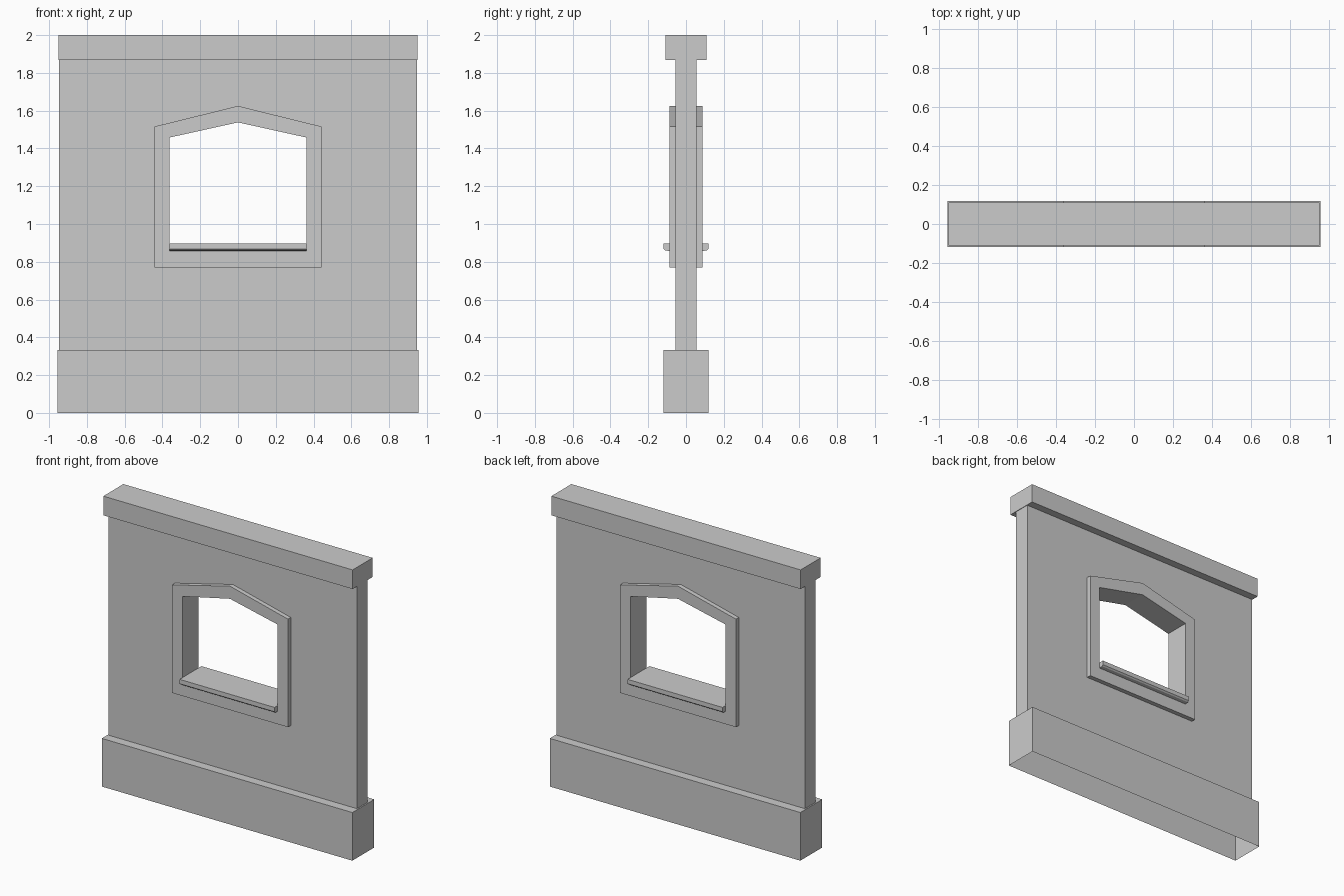
import bpy, bmesh
from mathutils import Vector

if "Cube" in bpy.data.objects:
    bpy.data.objects.remove(bpy.data.objects["Cube"])


def finish(name, bm):
    mesh = bpy.data.meshes.new(name)
    bm.to_mesh(mesh)
    bm.free()
    obj = bpy.data.objects.new(name, mesh)
    bpy.context.collection.objects.link(obj)
    return obj


def drop_faces(bm, test):
    bm.normal_update()
    bmesh.ops.delete(bm, geom=[f for f in bm.faces if test(f.normal)], context='FACES')


def box(name, hx, hy, z0, z1, open_bottom=False):
    bm = bmesh.new()
    bmesh.ops.create_cube(bm, size=2)
    for v in bm.verts:
        v.co = Vector((v.co.x * hx, v.co.y * hy, z0 if v.co.z < 0 else z1))
    if open_bottom:
        drop_faces(bm, lambda n: n.z < -0.9)
    return finish(name, bm)


def outline(hx, bottom, shoulder, apex):
    """Gabled outline, counter-clockwise seen from the front."""
    return [(-hx, bottom), (hx, bottom), (hx, shoulder), (0, apex), (-hx, shoulder)]


def loft(name, loops, open_ends=False):
    """Skin a series of (outline, y) loops."""
    bm = bmesh.new()
    rings = [[bm.verts.new((x, y, z)) for x, z in pts] for pts, y in loops]
    for a, b in zip(rings, rings[1:]):
        for i in range(len(a)):
            j = (i + 1) % len(a)
            bm.faces.new((a[i], b[i], b[j], a[j]))
    if open_ends:
        drop_faces(bm, lambda n: abs(n.z) > 0.9)
    return finish(name, bm)


WALL_Y, FRAME_Y, SILL_Y = 0.056, 0.087, 0.119
wall_edge = outline(0.947, 0.332, 1.868, 1.868)
frame_outer = outline(0.442, 0.771, 1.516, 1.625)
frame_inner = outline(0.362, 0.856, 1.458, 1.538)

# Plinth (hollow underneath) and coping
box("base_plinth", 0.956, 0.119, 0, 0.332, open_bottom=True)
box("top_coping", 0.951, 0.109, 1.868, 2.0)

# Wall panel with window opening
loft("wall_panel", [(frame_outer, -WALL_Y), (wall_edge, -WALL_Y),
                    (wall_edge, WALL_Y), (frame_outer, WALL_Y)], open_ends=True)

# Raised window surround on both sides, with the reveal through the wall
loft("window_frame", [(frame_outer, WALL_Y), (frame_outer, FRAME_Y),
                      (frame_inner, FRAME_Y), (frame_inner, -FRAME_Y),
                      (frame_outer, -FRAME_Y), (frame_outer, -WALL_Y)])

# Sill with chamfered lower edges
half = [(SILL_Y, 0.898), (SILL_Y, 0.868), (0.11, 0.86), (FRAME_Y, 0.857)]
profile = half + [(-y, z) for y, z in reversed(half)]
bm = bmesh.new()
face = bm.faces.new([bm.verts.new((-0.362, y, z)) for y, z in profile])
ext = bmesh.ops.extrude_face_region(bm, geom=[face], use_keep_orig=True)
bmesh.ops.translate(bm, vec=(0.724, 0, 0),
                    verts=[g for g in ext["geom"] if isinstance(g, bmesh.types.BMVert)])
bmesh.ops.recalc_face_normals(bm, faces=bm.faces)
finish("window_sill", bm)
